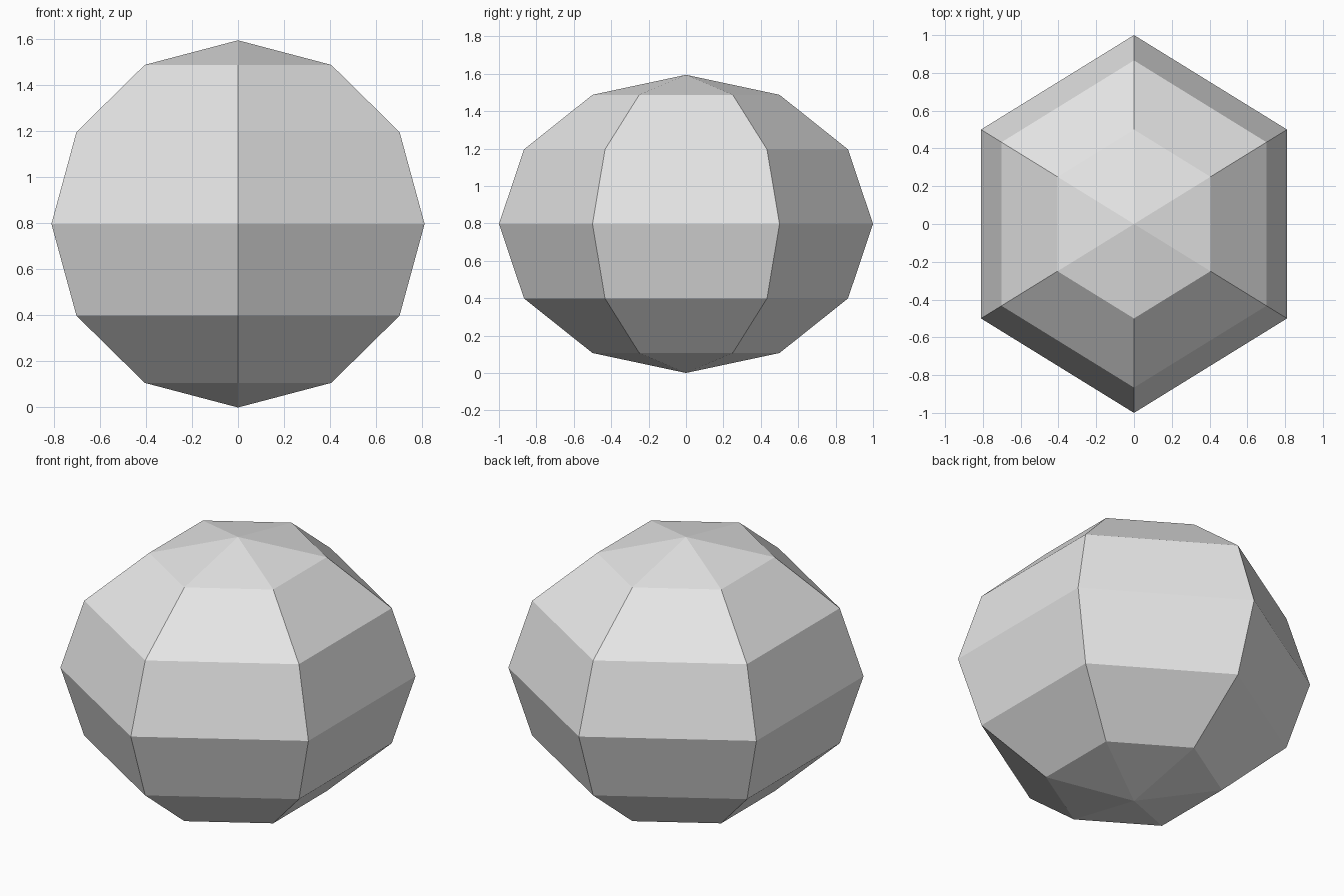
import bpy
import bmesh
from math import sin, cos, radians
from mathutils import Matrix

cube = bpy.data.objects.get("Cube")
if cube:
    bpy.data.objects.remove(cube, do_unlink=True)

SIDES = 6
HALF_HEIGHT = 0.797
WIDTH = 0.81 / cos(radians(30))  # slight squeeze across x

# Plain grey material
grey = bpy.data.materials.new("light_grey")
grey.use_nodes = True
colour = (0.8, 0.8, 0.8, 1.0)
grey.diffuse_color = colour
grey.node_tree.nodes["Principled BSDF"].inputs["Base Color"].default_value = colour

# Unit sphere: five latitude rings between two poles, corners on the y axis
bm = bmesh.new()
rings = []
for latitude in range(-60, 61, 30):
    r, z = cos(radians(latitude)), sin(radians(latitude))
    angles = [radians(90 + 360 * i / SIDES) for i in range(SIDES)]
    rings.append([bm.verts.new((r * cos(a), r * sin(a), z)) for a in angles])
bottom = bm.verts.new((0, 0, -1))
top = bm.verts.new((0, 0, 1))

for i in range(SIDES):
    j = (i + 1) % SIDES
    bm.faces.new((bottom, rings[0][j], rings[0][i]))
    bm.faces.new((top, rings[-1][i], rings[-1][j]))
    for low, high in zip(rings, rings[1:]):
        bm.faces.new((low[i], low[j], high[j], high[i]))

# Flatten the sphere and stand it on the ground
bm.transform(Matrix.Translation((0, 0, HALF_HEIGHT))
             @ Matrix.Diagonal((WIDTH, 1, HALF_HEIGHT, 1)))
bmesh.ops.recalc_face_normals(bm, faces=bm.faces)

mesh = bpy.data.meshes.new("faceted_ball")
bm.to_mesh(mesh)
bm.free()
mesh.materials.append(grey)
ball = bpy.data.objects.new("faceted_ball", mesh)
bpy.context.collection.objects.link(ball)
